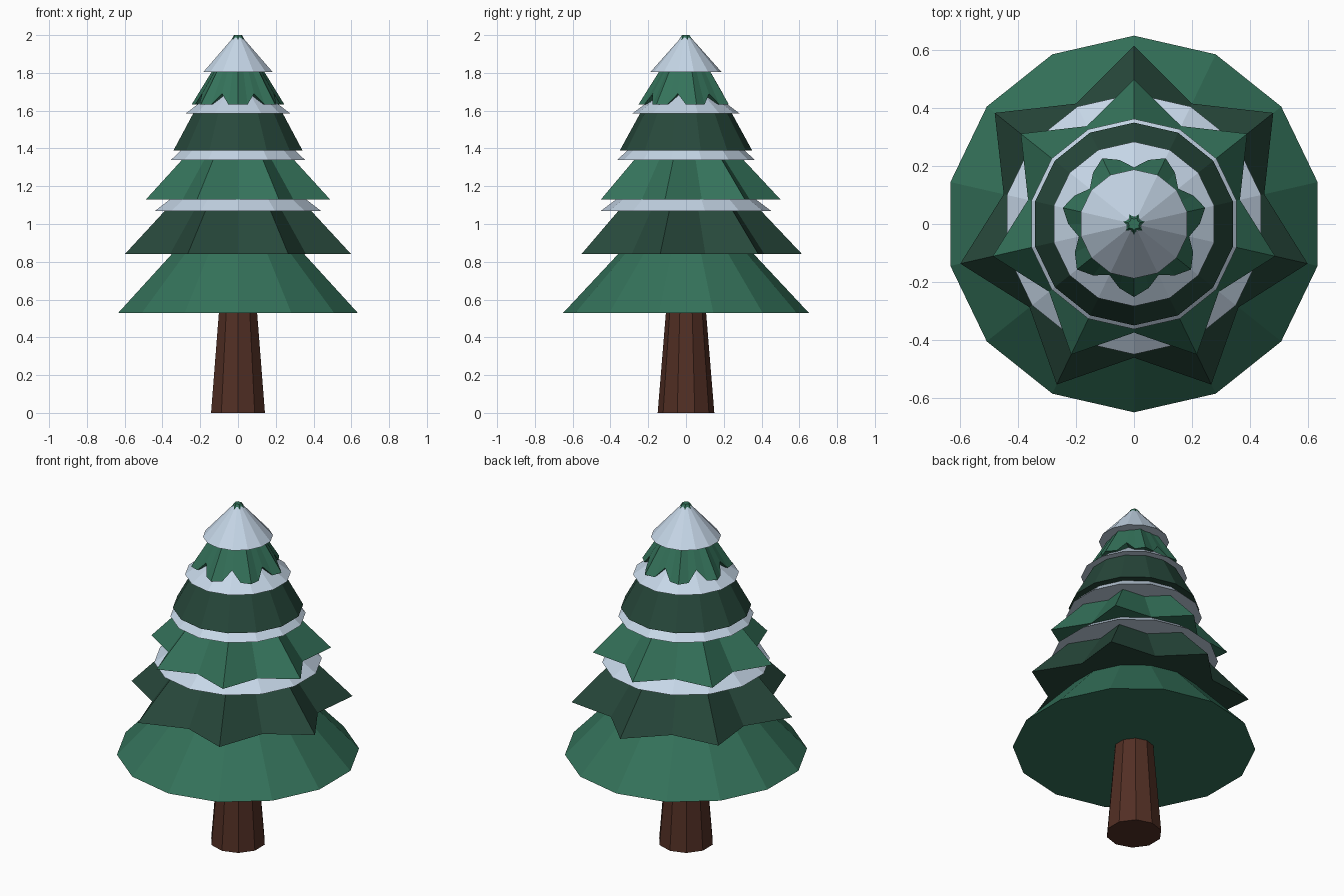
import bpy, bmesh, math

if "Cube" in bpy.data.objects:
    bpy.data.objects.remove(bpy.data.objects["Cube"])


def srgb(r, g, b):
    f = lambda c: c / 12.92 if c <= 0.04045 else ((c + 0.055) / 1.055) ** 2.4
    return [f(c / 255) for c in (r, g, b)] + [1.0]


def material(name, rgb):
    m = bpy.data.materials.new(name)
    m.diffuse_color = srgb(*rgb)
    m.use_nodes = True
    m.node_tree.nodes["Principled BSDF"].inputs["Base Color"].default_value = m.diffuse_color
    return m


green = material("mid green", (52, 114, 90))
dark = material("dark green", (39, 72, 59))
white = material("snow white", (200, 217, 234))
brown = material("bark brown", (82, 47, 36))


def tier(name, mat, sides, bottom, top, pattern=((1, 0),), start=-90, dome=0.0):
    """Frustum from bottom (radius, z) to top (radius, z).
    The pattern of (radius factor, lift) repeats round the lower rim."""
    bm = bmesh.new()
    rings = []
    for level, (r, z) in enumerate((bottom, top)):
        ring = []
        for i in range(sides):
            k, lift = pattern[i % len(pattern)]
            a = math.radians(start) + 2 * math.pi * i / sides
            ring.append(bm.verts.new((r * k * math.cos(a), r * k * math.sin(a),
                                      z + (lift if level == 0 else 0))))
        rings.append(ring)
    low, high = rings
    under = bm.verts.new((0, 0, bottom[1] + dome))
    cap = bm.verts.new((0, 0, top[1]))
    for i in range(sides):
        j = (i + 1) % sides
        bm.faces.new((low[i], low[j], high[j], high[i]))
        bm.faces.new((low[j], low[i], under))
        bm.faces.new((high[i], high[j], cap))
    bmesh.ops.recalc_face_normals(bm, faces=bm.faces)
    me = bpy.data.meshes.new(name)
    bm.to_mesh(me)
    bm.free()
    me.materials.append(mat)
    ob = bpy.data.objects.new(name, me)
    bpy.context.collection.objects.link(ob)
    return ob


star = ((1, 0), (0.75, 0))
# pointed tooth with a raised notch on each side
teeth = ((1, 0), (0.9, 0), (0.775, 0.058), (0.9, 0))

# Trunk
tier("trunk", brown, 10, (0.15, 0), (0.104, 0.56))

# Branch tiers
tier("branches_1", green, 14, (0.65, 0.53), (0.257, 0.95))
tier("branches_2", dark, 14, (0.615, 0.84), (0.34, 1.13), star, start=90)
tier("branches_3", green, 14, (0.5, 1.13), (0.285, 1.36), star, start=90)
tier("branches_4", dark, 14, (0.35, 1.39), (0.235, 1.60))
tier("branches_5", green, 28, (0.252, 1.632), (0.021, 2.0), teeth, dome=0.05)

# Snow layers
tier("snow_1", white, 14, (0.45, 1.07), (0.33, 1.16))
tier("snow_2", white, 14, (0.363, 1.34), (0.278, 1.42))
tier("snow_3", white, 14, (0.284, 1.585), (0.15, 1.685))
tier("snow_cap", white, 14, (0.188, 1.805), (0.026, 1.987))
